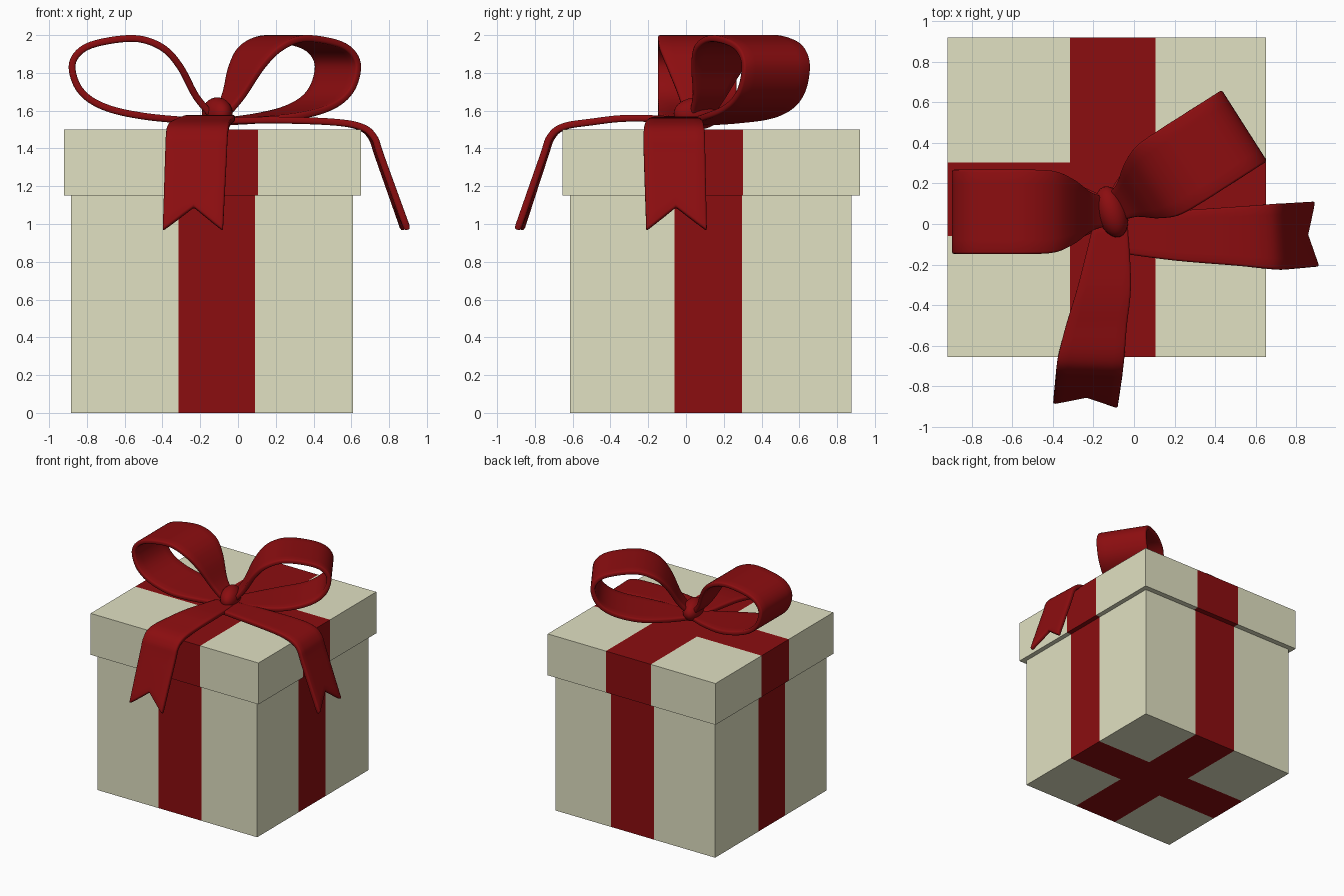
import bpy, bmesh, math
from mathutils import Vector

if "Cube" in bpy.data.objects:
    bpy.data.objects.remove(bpy.data.objects["Cube"])


def material(name, rgb):
    m = bpy.data.materials.new(name)
    m.diffuse_color = (*rgb, 1)
    m.use_nodes = True
    m.node_tree.nodes["Principled BSDF"].inputs["Base Color"].default_value = m.diffuse_color
    return m


CREAM = material("cream", (0.75, 0.75, 0.54))
RED = material("red", (0.26, 0.004, 0.005))


def finish(bm, name, mats):
    me = bpy.data.meshes.new(name)
    bm.to_mesh(me)
    bm.free()
    ob = bpy.data.objects.new(name, me)
    bpy.context.collection.objects.link(ob)
    for m in mats:
        me.materials.append(m)
    return ob


def striped_box(name, lo, hi, sx, sy):
    """Box with a red band in each direction, cut into its faces."""
    bm = bmesh.new()
    bmesh.ops.create_cube(bm, size=1)
    for v in bm.verts:
        v.co = [lo[i] if v.co[i] < 0 else hi[i] for i in range(3)]
    for axis, cuts in ((0, sx), (1, sy)):
        for c in cuts:
            p, n = Vector(), Vector()
            p[axis], n[axis] = c, 1
            bmesh.ops.bisect_plane(bm, geom=bm.verts[:] + bm.edges[:] + bm.faces[:],
                                   plane_co=p, plane_no=n)
    for f in bm.faces:
        c = f.calc_center_median()
        in_x, in_y = sx[0] < c.x < sx[1], sy[0] < c.y < sy[1]
        f.material_index = int(in_x or in_y)
    return finish(bm, name, (CREAM, RED))


def spline(pts, i, t):
    """Catmull-Rom point on segment i."""
    b, c = pts[i], pts[i + 1]
    a = pts[i - 1] if i else b * 2 - c
    d = pts[i + 2] if i + 2 < len(pts) else c * 2 - b
    return 0.5 * (2 * b + (c - a) * t + (2 * a - 5 * b + 4 * c - d) * t * t
                  + (3 * b - a - 3 * c + d) * t ** 3)


def ribbon(name, left, right, thick, notch=0.0, cols=7, steps=6):
    """Thick band between two edge curves, optionally with a swallowtail end."""
    left, right = [Vector(p) for p in left], [Vector(p) for p in right]
    bm, grid = bmesh.new(), []
    last = len(left) - 2
    for i in range(last + 1):
        for s in range(steps + (i == last)):
            row = []
            for c in range(cols):
                u = c / (cols - 1)
                t = s / steps
                if i == last:
                    t *= 1 - notch * (1 - abs(2 * u - 1))
                row.append(bm.verts.new(spline(left, i, t).lerp(spline(right, i, t), u)))
            grid.append(row)
    for r, q in zip(grid, grid[1:]):
        for c in range(cols - 1):
            bm.faces.new((r[c], r[c + 1], q[c + 1], q[c]))
    ob = finish(bm, name, (RED,))
    sol = ob.modifiers.new("thickness", 'SOLIDIFY')
    sol.thickness, sol.offset = thick, 0
    bev = ob.modifiers.new("soft_edges", 'BEVEL')
    bev.width, bev.segments, bev.angle_limit = thick * 0.3, 2, math.radians(50)
    smooth(ob)
    return ob


def smooth(ob):
    bpy.ops.object.select_all(action='DESELECT')
    ob.select_set(True)
    bpy.context.view_layer.objects.active = ob
    bpy.ops.object.shade_smooth_by_angle(angle=math.radians(40))


# Box body and lid
striped_box("box_body", (-0.885, -0.615, 0), (0.61, 0.875, 1.15), (-0.315, 0.09), (-0.06, 0.297))
striped_box("box_lid", (-0.92, -0.655, 1.15), (0.65, 0.92, 1.5), (-0.315, 0.105), (-0.06, 0.303))

# Bow loops: distance from knot, height, half width
LOOP = [(0.03, 1.58, 0.07), (0.11, 1.68, 0.10), (0.19, 1.83, 0.16), (0.28, 1.93, 0.20),
        (0.41, 1.98, 0.208), (0.57, 1.97, 0.208), (0.70, 1.93, 0.208), (0.762, 1.85, 0.208),
        (0.74, 1.74, 0.208), (0.67, 1.66, 0.208), (0.55, 1.605, 0.208), (0.38, 1.57, 0.20),
        (0.18, 1.55, 0.14), (0.02, 1.54, 0.07)]
for name, angle, (kx, ky) in (("bow_loop_left", math.pi, (-0.115, 0.06)),
                              ("bow_loop_right", math.radians(32.5), (-0.115, 0.065))):
    dx, dy = math.cos(angle), math.sin(angle)
    edges = [[(kx + d * dx - s * w * dy, ky + d * dy + s * w * dx, z) for d, z, w in LOOP]
             for s in (1, -1)]
    ribbon(name, *edges, 0.036)

# Bow tails hanging over the lid edges
ribbon("bow_tail_right",
       [(-0.10, 0.05, 1.545), (0.2, 0.065, 1.55), (0.5, 0.085, 1.54), (0.64, 0.095, 1.515),
        (0.705, 0.10, 1.46), (0.745, 0.102, 1.35), (0.88, 0.11, 0.965)],
       [(-0.10, -0.14, 1.545), (0.2, -0.18, 1.55), (0.5, -0.205, 1.54), (0.65, -0.22, 1.515),
        (0.72, -0.225, 1.46), (0.76, -0.223, 1.35), (0.90, -0.21, 0.965)], 0.036, 0.3)
ribbon("bow_tail_front",
       [(-0.20, 0.0, 1.55), (-0.275, -0.3, 1.56), (-0.335, -0.5, 1.54), (-0.372, -0.645, 1.515),
        (-0.382, -0.71, 1.46), (-0.386, -0.75, 1.35), (-0.398, -0.875, 0.965)],
       [(-0.03, 0.0, 1.55), (-0.015, -0.3, 1.56), (-0.035, -0.5, 1.54), (-0.047, -0.65, 1.515),
        (-0.055, -0.72, 1.46), (-0.06, -0.76, 1.35), (-0.08, -0.895, 0.965)], 0.036, 0.3)

# Knot
bpy.ops.mesh.primitive_uv_sphere_add(segments=24, ring_count=16, radius=1,
                                     location=(-0.11, 0.06, 1.585), rotation=(0, 0, math.radians(18)))
knot = bpy.context.object
knot.name = "bow_knot"
knot.scale = (0.075, 0.13, 0.085)
knot.data.materials.append(RED)
smooth(knot)
